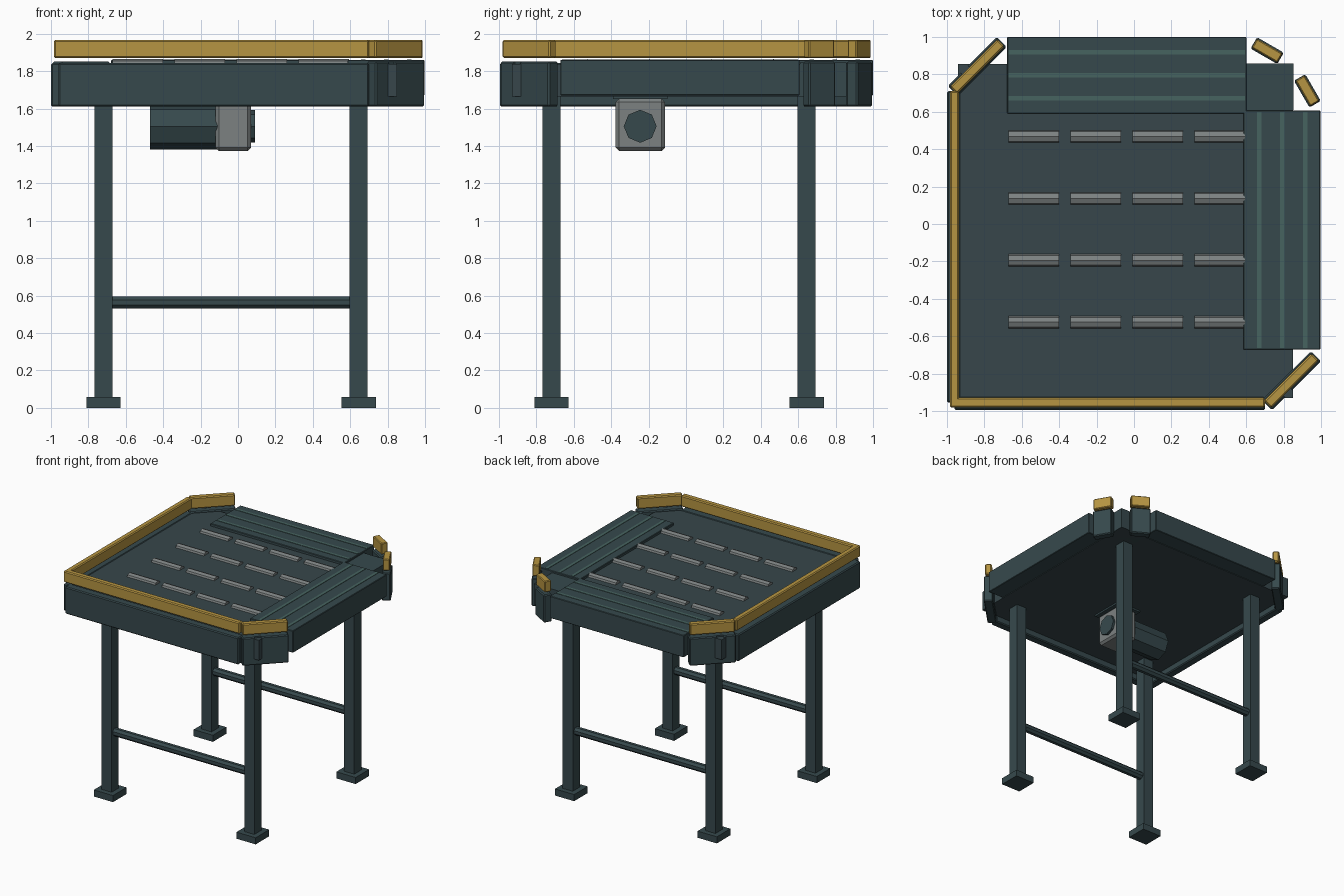
import bpy, bmesh, math
from mathutils import Matrix, Vector

if "Cube" in bpy.data.objects:
    bpy.data.objects.remove(bpy.data.objects["Cube"])


def material(name, rgb):
    m = bpy.data.materials.new(name)
    m.diffuse_color = (*rgb, 1)
    m.use_nodes = True
    m.node_tree.nodes["Principled BSDF"].inputs["Base Color"].default_value = m.diffuse_color
    return m


FRAME = material("dark teal frame", (0.037, 0.066, 0.073))
DECK = material("slate deck", (0.038, 0.062, 0.070))
STRIPE = material("pale teal stripe", (0.062, 0.127, 0.118))
GOLD = material("ochre rail", (0.47, 0.30, 0.054))
GREY = material("grey metal", (0.20, 0.22, 0.22))


def finish(bm, name, mat):
    bmesh.ops.recalc_face_normals(bm, faces=bm.faces)
    me = bpy.data.meshes.new(name)
    bm.to_mesh(me)
    bm.free()
    ob = bpy.data.objects.new(name, me)
    me.materials.append(mat)
    bpy.context.collection.objects.link(ob)
    return ob


def box(name, mat, lo, hi, bevel=0.0, angle=0.0):
    """Box between two corners, turned about its own centre."""
    lo, hi = Vector(lo), Vector(hi)
    bm = bmesh.new()
    bmesh.ops.create_cube(bm, size=1)
    bmesh.ops.scale(bm, vec=hi - lo, verts=bm.verts)
    if bevel:
        bmesh.ops.bevel(bm, geom=bm.edges[:], offset=bevel, segments=1, affect='EDGES')
    ob = finish(bm, name, mat)
    ob.location = (lo + hi) / 2
    ob.rotation_euler.z = math.radians(angle)
    return ob


def turned_box(name, mat, centre, length, width, z0, z1, angle, bevel=0.0):
    x, y = centre
    return box(name, mat, (x - length / 2, y - width / 2, z0),
               (x + length / 2, y + width / 2, z1), bevel, angle)


def bar_x(name, mat, x0, x1, y, z, r, sides=8, twist=0.0):
    """Low-sided cylinder along x."""
    bm = bmesh.new()
    bmesh.ops.create_cone(bm, cap_ends=True, segments=sides, radius1=r, radius2=r, depth=x1 - x0)
    bmesh.ops.rotate(bm, verts=bm.verts, matrix=Matrix.Rotation(twist, 3, 'Z'))
    bmesh.ops.rotate(bm, verts=bm.verts, matrix=Matrix.Rotation(math.pi / 2, 3, 'Y'))
    ob = finish(bm, name, mat)
    ob.location = ((x0 + x1) / 2, y, z)
    return ob


# Table deck
box("deck", DECK, (-0.94, -0.93, 1.665), (0.85, 0.855, 1.838))
box("deck_corner_plate", FRAME, (0.60, 0.61, 1.665), (0.853, 0.858, 1.845))

# Side panels with guard rails floating just above
box("front_panel", FRAME, (-0.96, -0.995, 1.61), (0.70, -0.922, 1.843), 0.008)
box("left_panel", FRAME, (-1.0, -0.955, 1.61), (-0.927, 0.71, 1.843), 0.008)
box("front_rail", GOLD, (-0.98, -0.98, 1.87), (0.70, -0.928, 1.967), 0.008)
box("left_rail", GOLD, (-0.985, -0.98, 1.87), (-0.935, 0.71, 1.967), 0.008)

# Angled corner panels and rails, each panel with an open slot
for label, sx in (("left", -1), ("right", 1)):
    c = Vector((0.842, -0.838)) if sx > 0 else Vector((-0.838, 0.842))
    out = Vector((sx, -sx)).normalized()
    panel = turned_box(label + "_corner_panel", FRAME, c, 0.37, 0.075, 1.61, 1.85, 45, 0.008)
    turned_box(label + "_corner_rail", GOLD, c, 0.36, 0.055, 1.87, 1.967, 45, 0.008)
    slot = turned_box(label + "_slot_cutter", FRAME,
                      c + out * 0.04 - Vector((0.042, 0.042)), 0.055, 0.04, 1.67, 1.90, 45)
    slot.hide_render = True
    slot.hide_viewport = True
    cut = panel.modifiers.new("slot", 'BOOLEAN')
    cut.object = slot
    cut.solver = 'EXACT'

# Short guide stubs at the back right corner
for label, c, ang in (("back", (0.712, 0.927), -30), ("side", (0.927, 0.712), -60)):
    turned_box(label + "_stub_panel", FRAME, c, 0.165, 0.07, 1.61, 1.85, ang, 0.008)
    turned_box(label + "_stub_rail", GOLD, c, 0.158, 0.056, 1.87, 1.967, ang, 0.006)

# Conveyor sections along the back and right edges, with belt stripes
box("back_conveyor", FRAME, (-0.678, 0.59, 1.67), (0.602, 1.0, 1.86), 0.004)
box("right_conveyor", FRAME, (0.585, -0.672, 1.67), (0.997, 0.608, 1.86), 0.004)
for i in range(3):
    p = 0.673 + 0.123 * i
    box("back_stripe", STRIPE, (-0.67, p - 0.012, 1.857), (0.594, p + 0.012, 1.863))
    p -= 0.004
    box("right_stripe", STRIPE, (p - 0.012, -0.664, 1.857), (p + 0.012, 0.60, 1.863))

# Grid of transfer rollers
for row in range(4):
    for col in range(4):
        x = -0.67 + 0.331 * col
        bar_x("roller", GREY, x, x + 0.27, -0.525 + 0.331 * row, 1.827, 0.037)

# Legs, feet and cross bars
LEGS = (-0.719, 0.645)
for y in LEGS:
    for x in LEGS:
        box("leg", FRAME, (x - 0.048, y - 0.048, 0.05), (x + 0.048, y + 0.048, 1.67))
        box("foot", FRAME, (x - 0.092, y - 0.092, 0.0), (x + 0.092, y + 0.092, 0.057))
    bar_x("cross_bar", FRAME, LEGS[0] + 0.04, LEGS[1] - 0.04, y, 0.562, 0.035, 8, math.pi / 8)

# Drive unit hanging below the deck
box("motor_bracket", FRAME, (-0.15, -0.39, 1.65), (0.09, -0.10, 1.67))
box("gearbox", GREY, (-0.12, -0.376, 1.373), (0.07, -0.112, 1.652), 0.018)
bar_x("motor_body", FRAME, -0.47, -0.11, -0.245, 1.505, 0.125)
bar_x("output_shaft", FRAME, 0.06, 0.09, -0.245, 1.505, 0.088)
